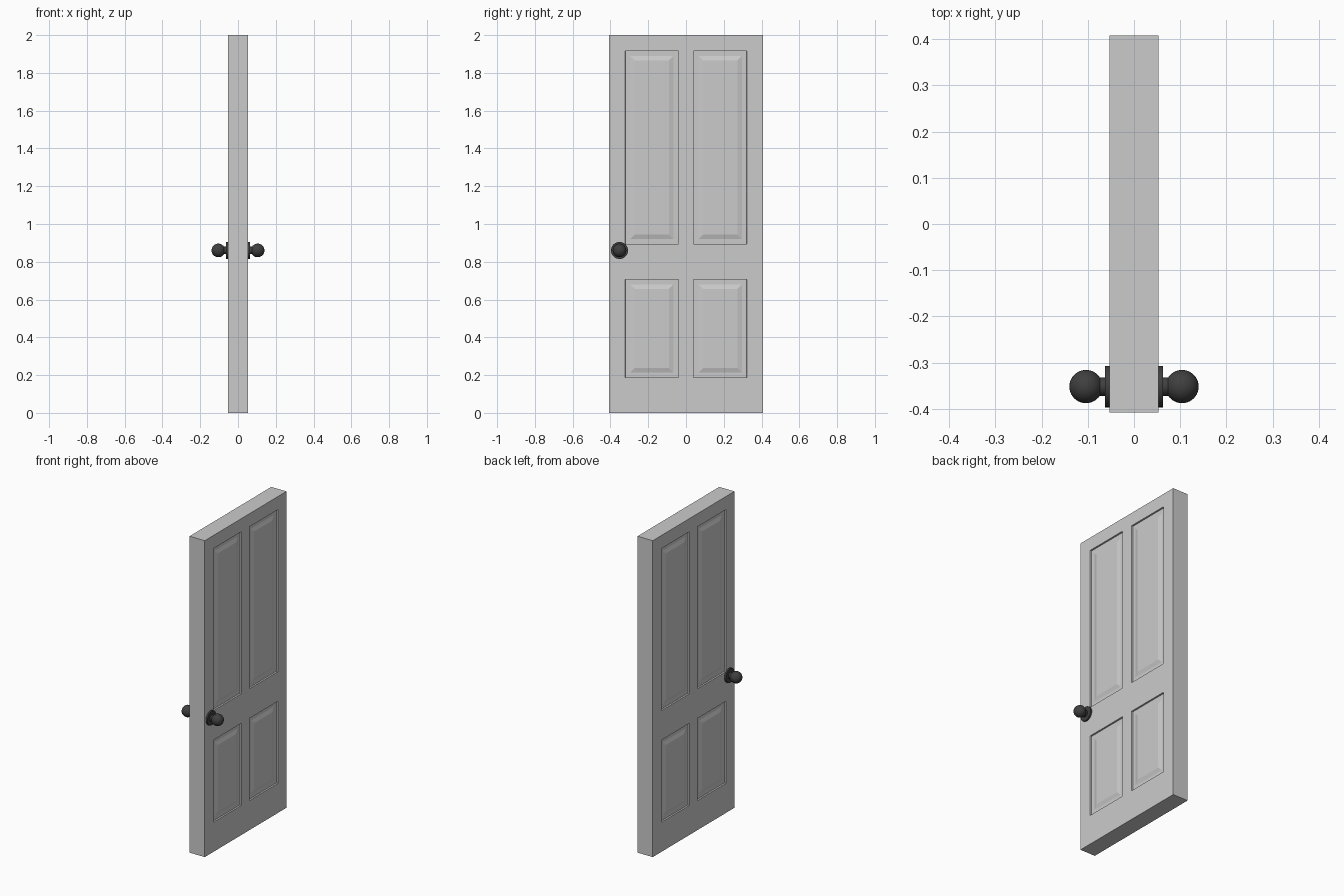
import bpy, bmesh, math
from mathutils import Vector, Matrix

if "Cube" in bpy.data.objects:
    bpy.data.objects.remove(bpy.data.objects["Cube"])

HALF_T, HALF_W, HEIGHT = 0.053, 0.408, 2.0
PANEL_Y = (0.04, 0.322)                      # mirrored to both sides
PANEL_Z = [(0.187, 0.706), (0.893, 1.917)]   # lower and upper rows


def add_object(name, bm):
    mesh = bpy.data.meshes.new(name)
    bm.to_mesh(mesh)
    bm.free()
    obj = bpy.data.objects.new(name, mesh)
    bpy.context.collection.objects.link(obj)
    return obj


# Door slab: a box cut along the panel borders
bm = bmesh.new()
bmesh.ops.create_cube(bm, size=1, matrix=Matrix.Translation((0, 0, HEIGHT / 2))
                      @ Matrix.Diagonal((2 * HALF_T, 2 * HALF_W, HEIGHT, 1)))
cuts = [((0, s * y, 0), (0, 1, 0)) for s in (-1, 1) for y in PANEL_Y]
cuts += [((0, 0, z), (0, 0, 1)) for row in PANEL_Z for z in row]
for co, no in cuts:
    bmesh.ops.bisect_plane(bm, geom=bm.verts[:] + bm.edges[:] + bm.faces[:],
                           plane_co=co, plane_no=no)
bm.normal_update()


def is_panel(f):
    c = f.calc_center_median()
    return (abs(f.normal.x) > 0.9 and PANEL_Y[0] < abs(c.y) < PANEL_Y[1]
            and any(a < c.z < b for a, b in PANEL_Z))


# Panels: recess wall, flat groove, sloped raised field
panels = [f for f in bm.faces if is_panel(f)]
for thickness, depth in ((0.0005, -0.01), (0.026, 0), (0.024, 0.007)):
    bmesh.ops.inset_individual(bm, faces=panels, thickness=thickness,
                               depth=depth, use_even_offset=True)
add_object("door_slab", bm)

# Knobs: rosette, neck and ball as one lathed profile (radius, distance from door centre)
dark = bpy.data.materials.new("dark_metal")
dark.diffuse_color = (0.05, 0.05, 0.05, 1)
dark.use_nodes = True
dark.node_tree.nodes["Principled BSDF"].inputs["Base Color"].default_value = dark.diffuse_color
BALL_R, BALL_X, NECK_R = 0.036, 0.104, 0.02
profile = [(0, 0.05), (0.045, 0.05), (0.045, 0.063), (NECK_R, 0.063)]
start = math.asin(NECK_R / BALL_R)
for i in range(17):
    a = start + (math.pi - start) * i / 16
    profile.append((BALL_R * math.sin(a), BALL_X - BALL_R * math.cos(a)))

for side, name in ((1, "knob_right"), (-1, "knob_left")):
    bm = bmesh.new()
    verts = [bm.verts.new((side * x, r, 0)) for r, x in profile]
    edges = [bm.edges.new(p) for p in zip(verts, verts[1:])]
    bmesh.ops.spin(bm, geom=verts + edges, cent=(0, 0, 0), axis=(1, 0, 0),
                   angle=2 * math.pi, steps=32, use_duplicate=False)
    bmesh.ops.remove_doubles(bm, verts=bm.verts[:], dist=1e-5)
    bmesh.ops.recalc_face_normals(bm, faces=bm.faces[:])
    knob = add_object(name, bm)
    knob.location = Vector((0, -0.352, 0.86))
    knob.data.materials.append(dark)
    bpy.ops.object.select_all(action='DESELECT')
    knob.select_set(True)
    bpy.context.view_layer.objects.active = knob
    bpy.ops.object.shade_smooth_by_angle(angle=math.radians(35))
